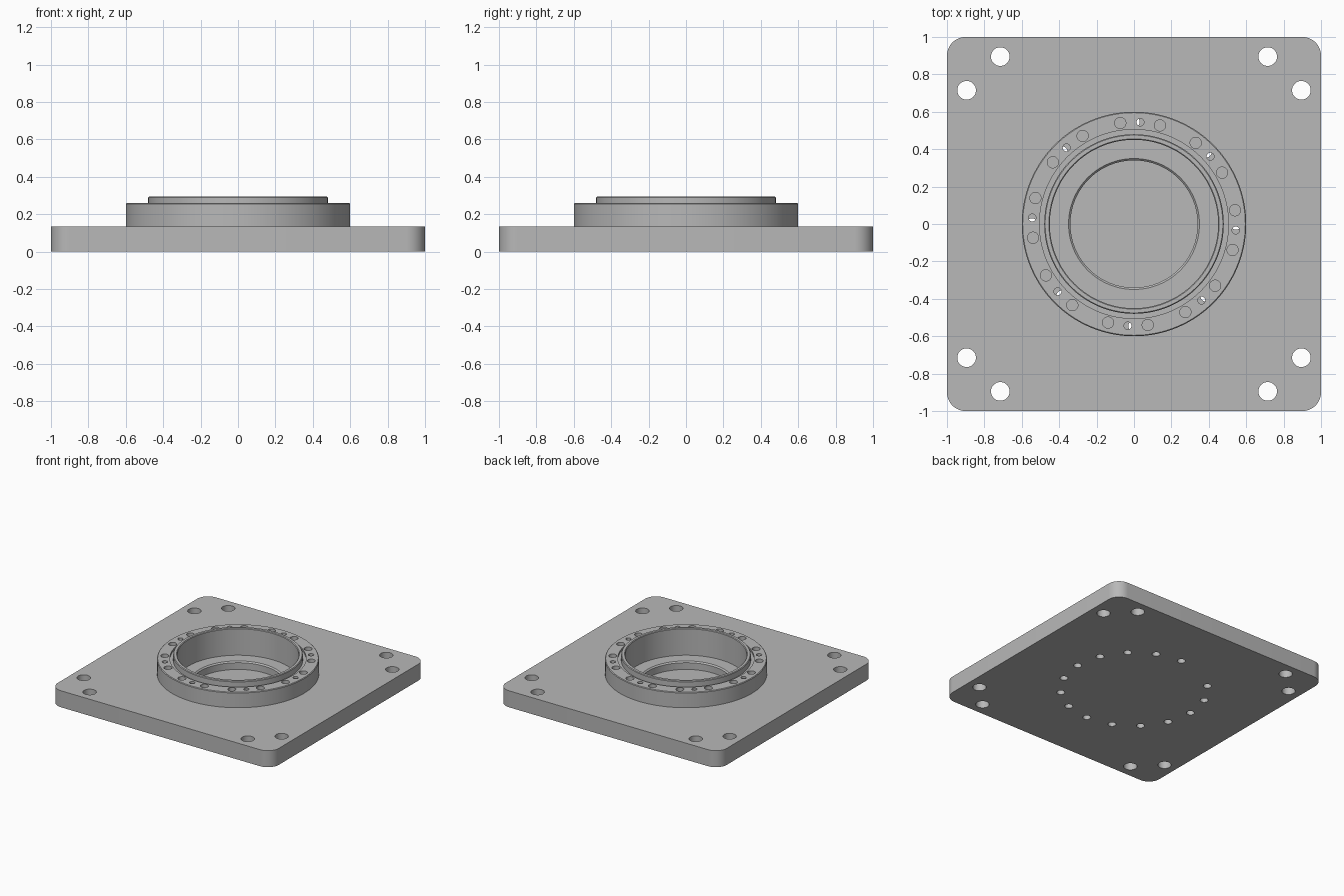
import bpy
import bmesh
from math import cos, sin, pi, radians

cube = bpy.data.objects.get("Cube")
if cube:
    bpy.data.objects.remove(cube, do_unlink=True)

PLATE_TOP = 0.135
RIM_TOP = 0.295
BOLT_RADIUS = 0.545

steel = bpy.data.materials.new("brushed_grey_steel")
steel.use_nodes = True
GREY = (0.48, 0.48, 0.48, 1)
steel.diffuse_color = GREY
steel.node_tree.nodes["Principled BSDF"].inputs["Base Color"].default_value = GREY


def new_object(name, bm):
    bmesh.ops.remove_doubles(bm, verts=bm.verts, dist=1e-5)
    bmesh.ops.recalc_face_normals(bm, faces=bm.faces)
    mesh = bpy.data.meshes.new(name)
    bm.to_mesh(mesh)
    bm.free()
    mesh.materials.append(steel)
    obj = bpy.data.objects.new(name, mesh)
    bpy.context.collection.objects.link(obj)
    return obj


def lathe(bm, profile, steps=128):
    """Revolve a closed (radius, height) outline around z."""
    verts = [bm.verts.new((r, 0, z)) for r, z in profile]
    edges = [bm.edges.new((verts[i - 1], verts[i])) for i in range(len(verts))
             if profile[i - 1][0] + profile[i][0] > 0]
    bmesh.ops.spin(bm, geom=verts + edges, cent=(0, 0, 0), axis=(0, 0, 1),
                   angle=2 * pi, steps=steps, use_merge=True)


def prism(bm, outline, z0, z1):
    low = [bm.verts.new((x, y, z0)) for x, y in outline]
    high = [bm.verts.new((x, y, z1)) for x, y in outline]
    bm.faces.new(low[::-1])
    bm.faces.new(high)
    for i in range(len(outline)):
        bm.faces.new((low[i - 1], low[i], high[i], high[i - 1]))


def drill(bm, x, y, r, z0, z1, sides=32):
    prism(bm, [(x + r * cos(2 * pi * i / sides), y + r * sin(2 * pi * i / sides))
               for i in range(sides)], z0, z1)


def drill_polar(bm, degrees, r, z0, z1):
    a = radians(degrees)
    drill(bm, BOLT_RADIUS * cos(a), BOLT_RADIUS * sin(a), r, z0, z1)


def cut(obj, bm):
    """Subtract the cutter mesh, then shade the result."""
    cutter = new_object(obj.name + "_cutter", bm)
    cutter.hide_render = True
    mod = obj.modifiers.new("holes", 'BOOLEAN')
    mod.operation = 'DIFFERENCE'
    mod.solver = 'EXACT'
    mod.object = cutter
    bpy.ops.object.select_all(action='DESELECT')
    bpy.context.view_layer.objects.active = obj
    obj.select_set(True)
    bpy.ops.object.modifier_apply(modifier=mod.name)
    bpy.data.objects.remove(cutter, do_unlink=True)
    bpy.ops.object.shade_smooth_by_angle(angle=radians(30))


# Square base plate with rounded corners
CORNER, ARC = 0.1, 12
outline = []
for quarter, (sx, sy) in enumerate([(1, 1), (-1, 1), (-1, -1), (1, -1)]):
    for i in range(ARC + 1):
        a = (quarter + i / ARC) * pi / 2
        outline.append((sx * (1 - CORNER) + CORNER * cos(a),
                        sy * (1 - CORNER) + CORNER * sin(a)))
bm = bmesh.new()
prism(bm, outline, 0, PLATE_TOP)
base_plate = new_object("base_plate", bm)

# Plate cutouts: stepped central pocket, corner bolts, lower bolt circle
bm = bmesh.new()
lathe(bm, [(0, 0.01), (0.34, 0.01), (0.34, 0.065), (0.35, 0.075),
           (0.45, 0.075), (0.45, 0.2), (0, 0.2)])
for sx in (-1, 1):
    for sy in (-1, 1):
        for x, y in ((0.715, 0.895), (0.895, 0.715)):
            drill(bm, sx * x, sy * y, 0.05, -0.1, 0.2)
for i in range(16):
    if i != 5:  # one position is left undrilled
        drill_polar(bm, i * 22.5, 0.03, -0.1, 0.2)
cut(base_plate, bm)

# Turned flange ring with raised rim, shallow groove and fine chamfers
C = 0.005
bm = bmesh.new()
lathe(bm, [(0.45, PLATE_TOP), (0.6, PLATE_TOP), (0.6, 0.26 - C), (0.6 - C, 0.26),
           (0.505, 0.26), (0.505, 0.245), (0.48, 0.245), (0.48, RIM_TOP - C),
           (0.48 - C, RIM_TOP), (0.45 + C, RIM_TOP), (0.45, RIM_TOP - C)])
flange_ring = new_object("flange_ring", bm)

# Flange holes: eight groups of a small hole between two larger ones
bm = bmesh.new()
for group in range(8):
    centre = group * 45 - 3.5
    for offset, radius in ((-11.25, 0.03), (0, 0.02), (11.25, 0.03)):
        drill_polar(bm, centre + offset, radius, 0.05, 0.4)
cut(flange_ring, bm)
